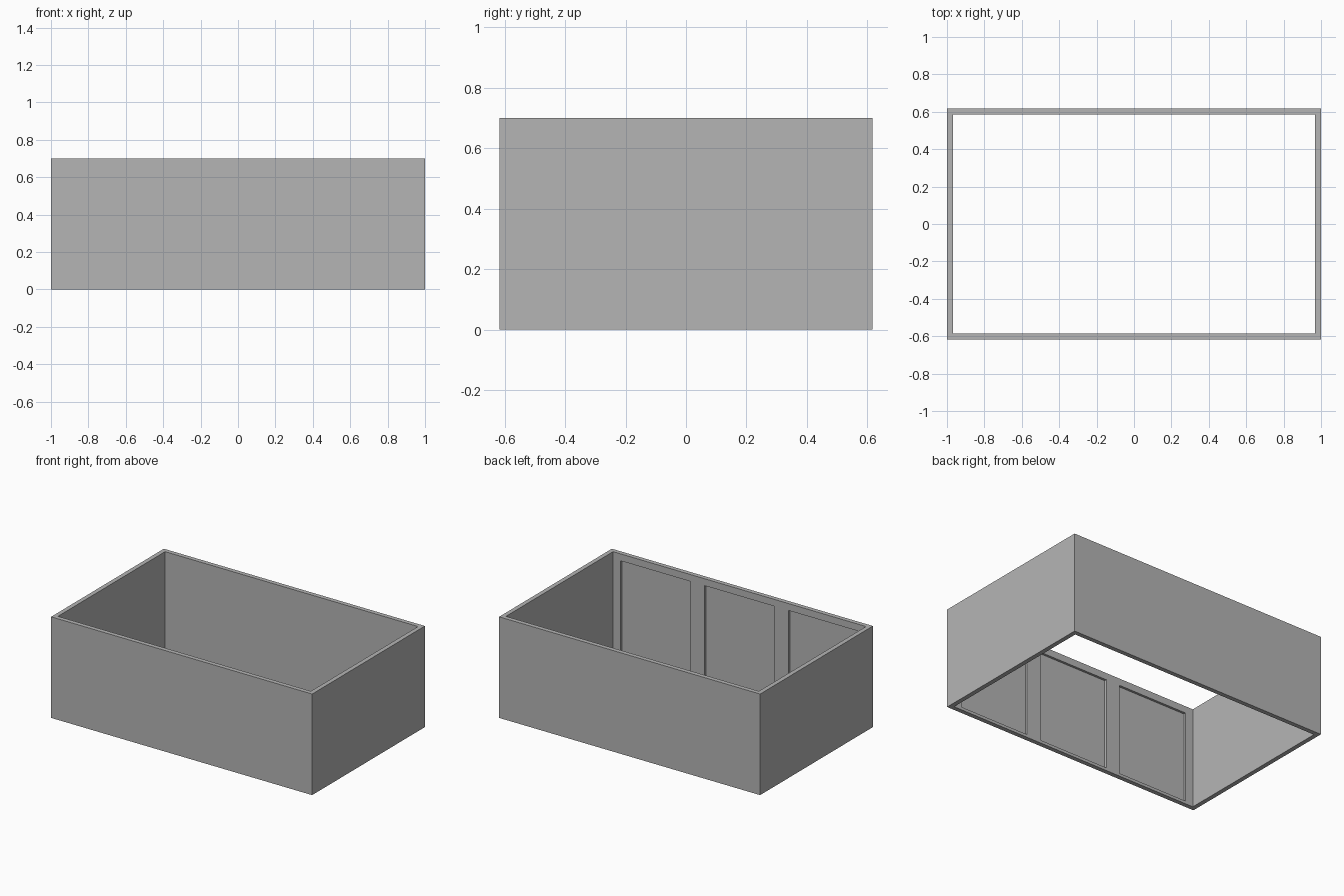
import bpy

default = bpy.data.objects.get("Cube")
if default:
    bpy.data.objects.remove(default, do_unlink=True)

HALF_X, HALF_Y, HEIGHT = 1.0, 0.617, 0.7
WALL = 0.031
RECESS_DEPTH = 0.016
RECESS_WIDTH, RECESS_PITCH = 0.535, 0.643
RECESS_BOTTOM, RECESS_TOP = 0.02, 0.652

grey = bpy.data.materials.new("plain_grey")
grey.use_nodes = True
colour = (0.46, 0.46, 0.46, 1)
grey.diffuse_color = colour
grey.node_tree.nodes["Principled BSDF"].inputs["Base Color"].default_value = colour


def box(name, low, high):
    """Axis-aligned box between two corners."""
    centre = [(a + b) / 2 for a, b in zip(low, high)]
    bpy.ops.mesh.primitive_cube_add(size=1, location=centre)
    obj = bpy.context.object
    obj.name = name
    obj.scale = [b - a for a, b in zip(low, high)]
    bpy.ops.object.transform_apply(location=True, rotation=False, scale=True)
    obj.data.materials.append(grey)
    return obj


def cut(target, cutter):
    """Subtract the cutter, then discard it."""
    mod = target.modifiers.new("cut", 'BOOLEAN')
    mod.operation = 'DIFFERENCE'
    mod.solver = 'EXACT'
    mod.object = cutter
    bpy.context.view_layer.objects.active = target
    bpy.ops.object.modifier_apply(modifier=mod.name)
    bpy.data.objects.remove(cutter, do_unlink=True)


# Rectangular wall frame, open above and below
walls = box("wall_frame", (-HALF_X, -HALF_Y, 0), (HALF_X, HALF_Y, HEIGHT))
inner_x, inner_y = HALF_X - WALL, HALF_Y - WALL
cut(walls, box("opening_cutter", (-inner_x, -inner_y, -0.1),
               (inner_x, inner_y, HEIGHT + 0.1)))

# Three shallow panels recessed into the inside of the front wall
for i in (-1, 0, 1):
    x = i * RECESS_PITCH
    cut(walls, box("recess_cutter",
                   (x - RECESS_WIDTH / 2, -inner_y - RECESS_DEPTH, RECESS_BOTTOM),
                   (x + RECESS_WIDTH / 2, -inner_y + 0.1, RECESS_TOP)))
